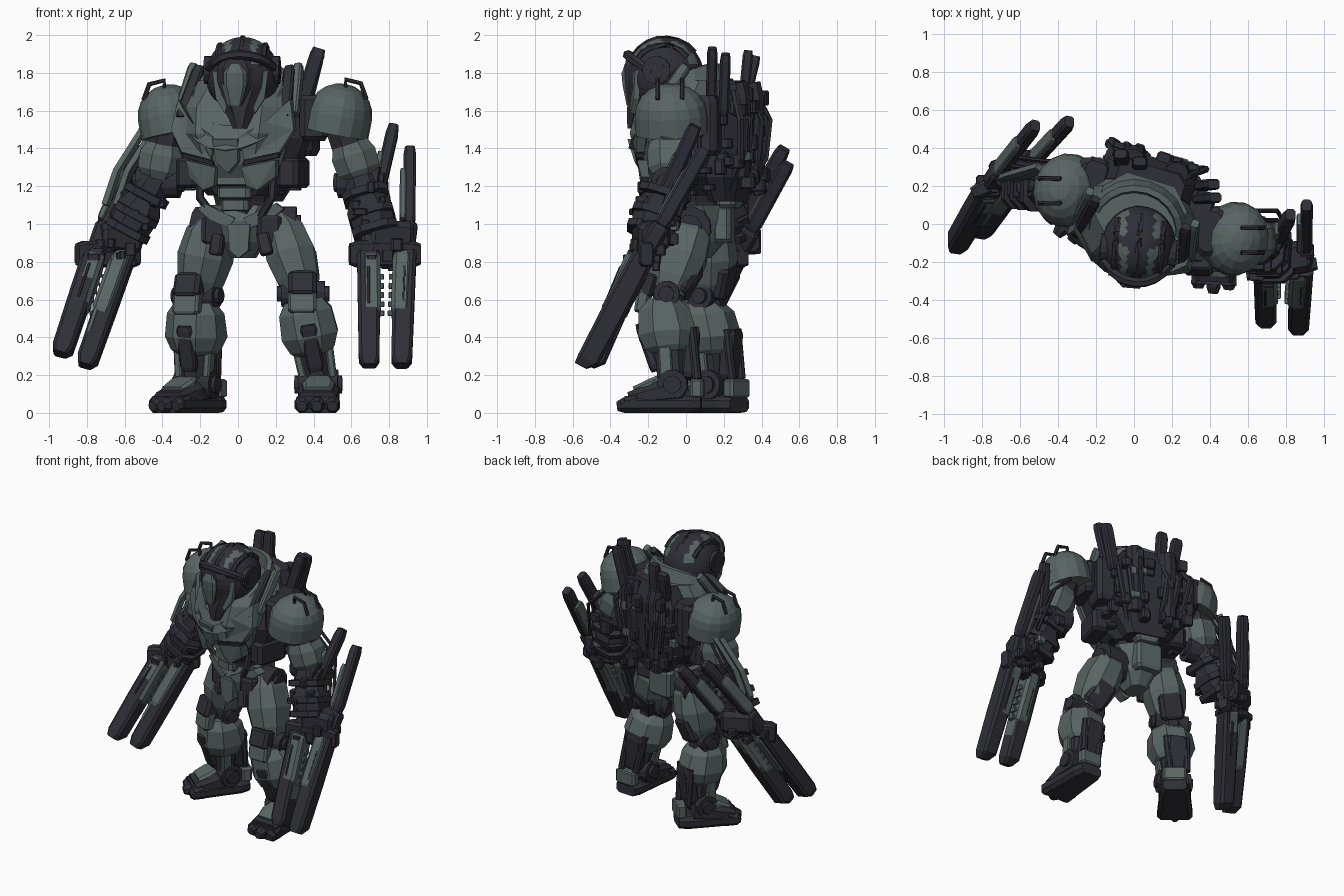
import bpy, bmesh, math, random
from mathutils import Vector as V, Matrix

if "Cube" in bpy.data.objects:
    bpy.data.objects.remove(bpy.data.objects["Cube"])
random.seed(4)
I, G, D, UP = Matrix.Identity(4), 0, 1, V((0, 0, 1))
MATS = [bpy.data.materials.new(n) for n in ("grey_green_armour", "dark_metal")]
MATS[0].diffuse_color, MATS[1].diffuse_color = (.098, .129, .126, 1), (.028, .028, .038, 1)
def frame(x, y, z, yaw):
    return Matrix.Translation((x, y, z)) @ Matrix.Rotation(math.radians(yaw), 4, 'Z')
def emit(name, bm, M=I, rule=lambda c: G):
    bmesh.ops.recalc_face_normals(bm, faces=bm.faces)
    for f in bm.faces:
        f.material_index = rule(f.calc_center_median())
    bm.transform(M)
    me = bpy.data.meshes.new(name)
    bm.to_mesh(me)
    for m in MATS:
        me.materials.append(m)
    bpy.context.collection.objects.link(bpy.data.objects.new(name, me))
def skin(rings, close=False):
    bm = bmesh.new()
    rs, n = [[bm.verts.new(p) for p in r] for r in rings], len(rings[0])
    for a, b in zip(rs, rs[1:] + rs[:1] if close else rs[1:]):
        for i in range(n):
            bm.faces.new((a[i], a[(i + 1) % n], b[(i + 1) % n], b[i]))
    if not close:
        bmesh.ops.triangulate(bm, faces=[bm.faces.new(rs[0]), bm.faces.new(rs[-1])])
    return bm
def axes(z, front):
    f = V(front) if abs(z.dot(V(front).normalized())) < .95 else UP
    f = (f - z * f.dot(z)).normalized()
    return f.cross(z), f
def limb(name, p0, p1, secs, mat=G, front=(0, -1, 0), M=I, ch=.28):
    """Chamfered box loft; sections are (t, width, depth, forward offset)."""
    p0, p1, rings = V(p0), V(p1), []
    x, f = axes((p1 - p0).normalized(), front)
    for t, w, d, *o in secs:
        c, k, a, b = p0.lerp(p1, t) + f * sum(o), ch * min(w, d), w / 2, d / 2
        q = [(a, b - k), (a - k, b), (k - a, b), (-a, b - k), (-a, k - b), (k - a, -b), (a - k, -b), (a, k - b)]
        rings.append([c + x * u + f * v for u, v in q])
    emit(name, skin(rings), M, lambda c: mat)
def bar(name, p0, p1, w, d, mat=D, front=(0, -1, 0), M=I):
    limb(name, p0, p1, [(0, w * .8, d * .8), (.1, w, d), (.9, w, d), (1, w * .8, d * .8)], mat, front, M, .2)
def block(name, c, s, mat=D, M=I):
    bar(name, V(c) - UP * s[2] / 2, V(c) + UP * s[2] / 2, s[0], s[1], mat, M=M)
def tube(name, pts, r, mat=D, n=6, M=I):
    pts, rings = [V(p) for p in pts], []
    for i, p in enumerate(pts):
        x, f = axes((pts[min(i + 1, len(pts) - 1)] - pts[max(i - 1, 0)]).normalized(), (.3, -1, .2))
        rings.append([p + (x * math.cos(k * math.tau / n) + f * math.sin(k * math.tau / n)) * r for k in range(n)])
    emit(name, skin(rings), M, lambda c: mat)
def disc(name, c, axis, r, h, M=I):
    for s, q in ((.5, 1), (.6, .6)):
        tube(name, [V(c) - V(axis) * h * s, V(c) + V(axis) * h * s], r * q, D, 12, M)
def panel(name, pts, yf, th, mat=G, M=I, sides=(1, -1)):
    """Armour plate from an (x, z) outline laid on the surface y = yf(x, z)."""
    for s in sides:
        emit(name, skin([[(s * x, yf(x, z) + o, z) for x, z in pts] for o in (0, th)]), M, lambda c: mat)
def clutter(name, p0, p1, spread, n, size, M=I):
    """Small mechanical boxes scattered about a line."""
    for _ in range(n):
        c = V(p0).lerp(V(p1), random.random()) + V([random.uniform(-s, s) for s in spread])
        block(name, c, [random.uniform(.5, 1.3) * size for _ in range(3)], D if random.random() < .9 else G, M)
# torso
B, P = frame(.03, .04, 0, -17), frame(.03, .05, 0, -8)
limb("chest", (0, 0, 1.2), (0, 0, 1.76), [(0, .34, .3, .03), (.21, .5, .42, .05), (.5, .62, .48, .06), (.75, .62, .46, .03), (1, .46, .36, -.02)], G, M=B)
limb("rib_frame", (0, 0, 1.15), (0, 0, 1.66), [(0, .36, .26), (.2, .56, .34), (.6, .72, .34), (1, .6, .3)], D, M=B)
chest_y = lambda x, z: -.325 + max(0, abs(x) - .15) * .55 + .3 * abs(z - 1.45)
panel("pectoral_plate", [(.07, 1.46), (.2, 1.54), (.31, 1.66), (.34, 1.5), (.27, 1.38), (.09, 1.34)], chest_y, .05, M=B)
panel("sternum_plate", [(-.07, 1.45), (.07, 1.45), (.06, 1.33), (0, 1.27), (-.06, 1.33)], lambda x, z: chest_y(x, z) - .02, .06, G, B, (1,))
panel("chest_groove", [(.085, 1.335), (.27, 1.375), (.26, 1.35), (.08, 1.31)], lambda x, z: chest_y(x, z) - .003, .04, D, B)
panel("lower_rib_plate", [(.07, 1.3), (.25, 1.34), (.24, 1.25), (.15, 1.18), (.09, 1.2)], chest_y, .06, M=B)
limb("waist", (0, 0, .98), (0, 0, 1.26), [(0, .26, .26), (.5, .27, .28, .01), (1, .36, .3, .02)], D, M=B)
for i, (z, w) in enumerate([(1.235, .2), (1.165, .18), (1.1, .15)]):
    block("belly_plate", (0, -.165 + .012 * i, z), (w, .09, .062), G, B)
for s in (1, -1):
    block("flank_unit", (s * .28, -.02, 1.27), (.12, .24, .16), D, B)
    tube("waist_hose", [(s * .2, -.12, 1.24), (s * .2, -.14, 1.14), (s * .13, -.12, 1.04)], .022, D, M=B)
    bar("shoulder_strap", (s * .29, -.19, 1.56), (s * .25, .02, 1.83), .06, .05, D, M=B)
    bar("strap_plate", (s * .32, -.13, 1.58), (s * .29, .05, 1.84), .05, .06, G, M=B)
# collar ring, dipping low at the front
rings = []
for a in [k * math.tau / 20 for k in range(20)]:
    top = 1.85 - .33 * ((1 - math.cos(a)) / 2) ** 1.6
    rings.append([(r * math.sin(a), -.07 + .92 * r * math.cos(a), top - dz) for r, dz in ((.215, 0), (.25, 0), (.3, .13), (.2, .15))])
emit("collar", skin(rings, True), B)
# pelvis and hip armour
limb("pelvis", (0, 0, .82), (0, 0, 1.1), [(0, .12, .16), (.3, .22, .3), (.7, .28, .34), (1, .36, .28)], G, M=P)
panel("crotch_plate", [(-.06, 1.0), (.06, 1.0), (.05, .86), (0, .82), (-.05, .86)], lambda x, z: -.19, .07, G, P, (1,))
panel("belt_plate", [(.02, 1.03), (.19, 1.11), (.23, 1.08), (.16, 1.02), (.06, .98)], lambda x, z: -.19 + .3 * x, .07, M=P)
block("tail_plate", (0, .15, 1.0), (.2, .1, .2), G, P)
block("lower_back_plate", (0, .2, 1.17), (.17, .1, .17), G, B)
# head
H = frame(.025, -.11, 1.785, -5)
bm = bmesh.new()
bmesh.ops.create_uvsphere(bm, u_segments=32, v_segments=20, radius=1, matrix=Matrix.Diagonal((.195, .205, .205, 1)))
emit("helmet", bm, H, lambda c: G if c.z > .07 and .06 < abs(c.x) - .1 * c.y < .105 and abs(c.y - .02) > .03 else D)
for x, r in ((0, .197), (.12, .16), (-.12, .16)):
    arc = [math.radians(60 - 16 * i) for i in range(8)]
    tube("helmet_crest", [(x, -math.sin(a) * r, math.cos(a) * r) for a in arc], .018, D, M=H)
arc = [math.radians(-80 + 16 * i) for i in range(11)]
tube("helmet_brim", [(.185 * math.sin(a), -.02 - .18 * math.cos(a), .11 * math.cos(a)) for a in arc], .026, D, M=H)
limb("jaw", (0, -.06, -.28), (0, -.06, .06), [(0, .07, .12, .08), (.3, .17, .2, .04), (.7, .29, .24), (1, .33, .22)], D, M=H)
limb("face_rim", (-.02, -.145, -.19), (-.02, -.155, .1), [(0, .1, .1), (.55, .2, .12), (.8, .2, .12), (1, .13, .1)], D, M=H)
limb("face_plate", (-.022, -.165, -.155), (-.022, -.185, .065), [(0, .08, .06, .01), (.5, .145, .1), (.78, .145, .1), (1, .08, .06)], G, M=H)
panel("cheek_plate", [(.125, .02), (.15, .03), (.13, -.12), (.08, -.2), (.07, -.17), (.115, -.09)], lambda x, z: -.215 + .45 * abs(x), .03, G, H)
block("chin_guard", (-.01, -.155, -.22), (.06, .07, .12), D, H)
for s in (1, -1):
    disc("ear_disc", (s * .18, -.03, .03), (1, 0, 0), .075, .04, H)
# backpack
limb("backpack", (0, .19, 1.12), (0, .19, 1.76), [(0, .3, .14), (.2, .46, .22), (.8, .5, .26), (1, .36, .16)], D, M=B)
for s in (1, -1):
    tube("back_tank", [(s * .12, .28, 1.25), (s * .12, .29, 1.66), (s * .12, .27, 1.74)], .065, D, 10, B)
    for k in range(3):
        path = [(.06 + .06 * k, .28, 1.7), (.1 + .08 * k, .34, 1.55), (.08 + .07 * k, .33, 1.35), (.05 + .04 * k, .22, 1.14)]
        tube("back_hose", [(s * x, y, z) for x, y, z in path], .02, D, M=B)
    block("back_vent", (s * .29, .13, 1.52), (.14, .2, .32), D, B)
clutter("back_fitting", (0, .27, 1.18), (0, .27, 1.66), (.25, .06, .03), 60, .065, B)
clutter("side_fitting", (-.3, .06, 1.25), (.3, .06, 1.25), (.03, .1, .08), 22, .06, B)
for a, b in (((.32, .13, 1.58), (.43, .14, 1.93)), ((.34, .2, 1.58), (.42, .21, 1.9)), ((.03, .3, 1.6), (.03, .33, 1.92)), ((-.06, .3, 1.6), (-.07, .37, 1.89))):
    bar("exhaust_post", a, b, .08, .055)
# arms
def arm(s, sh, el, wr, tips, roots, tops):
    sh, el, wr = V(sh), V(el), V(wr)
    fwd = (V(tops[0]) - V(tips[0])).cross(V((-1, 0, 0)))
    # shoulder: dome above, straight skirt below, hoops on top
    bm = bmesh.new()
    bmesh.ops.create_uvsphere(bm, u_segments=16, v_segments=10, radius=1)
    for v in bm.verts:
        if v.co.z < -.1 and v.co.xy.length > .01:
            v.co.xy = v.co.xy.normalized()
        v.co.z = max(v.co.z, -.62)
    bmesh.ops.remove_doubles(bm, verts=bm.verts, dist=.001)
    emit("shoulder_dome", bm, frame(*sh, -17) @ Matrix.Rotation(s * .2, 4, 'Y') @ Matrix.Diagonal((.17, .195, .165, 1)))
    block("shoulder_joint", sh - V((s * .14, -.04, .02)), (.15, .26, .24))
    for y in (-.07, .06):
        tube("shoulder_hoop", [sh + V((s * x, y, z)) for x, z in ((.03, .13), (.03, .185), (.11, .165), (.14, .08))], .013)
    # upper arm, elbow and forearm
    limb("upper_arm", sh, el, [(0, .2, .22), (.6, .2, .2), (1, .17, .18)], D)
    limb("upper_arm_guard", sh.lerp(el, .5), sh.lerp(el, 1.1), [(0, .19, .22), (.3, .24, .25), (.75, .23, .24), (1, .16, .18)], G)
    disc("elbow", el - UP * .05, (1, -.2, 0), .085, .22)
    limb("forearm", el, wr, [(0, .16, .17), (.3, .2, .21), (.45, .19, .2), (.6, .24, .25), (1, .21, .22)], D)
    for t in (.3, .62, .88):
        bar("forearm_band", el.lerp(wr, t), el.lerp(wr, t + .13), .245, .26)
    clutter("forearm_fitting", el.lerp(wr, .25), wr, (.1, .12, .04), 26, .065)
    for k in (.05, .1, .15):
        tube("arm_cable", [sh + V((s * .08, k, -.12)), el + V((s * .11, k, .06)), wr + V((s * .08, k, .1))], .012)
    # twin blades below a wrist bridge, with fins reaching back past the elbow
    a, b = V(roots[0]), V(roots[1])
    u = (b - a).normalized()
    bar("wrist_bridge", a - u * .1, b + u * .08, .14, .08)
    bar("wrist_bridge_upper", a.lerp(V(tops[0]), .16) - u * .02, b.lerp(V(tops[1]), .16) + u * .03, .16, .17)
    clutter("wrist_fitting", a, b, (.07, .1, .06), 20, .06)
    for i, v in ((0, u), (1, -u)):
        tip, root, top = V(tips[i]), V(roots[i]), V(tops[i])
        bend = root.lerp(top, .28) - v * .015
        limb("blade", root, tip, [(0, .12, .12), (.5, .115, .13), (.93, .11, .12), (1, .07, .07, .02)], D, fwd, ch=.15)
        bar("blade_edge", root + v * .014, root.lerp(tip, .56) + v * .016, .1, .136, G, fwd)
        bar("blade_rail", root + v * .05, root.lerp(tip, .75) + v * .045, .025, .1, G, fwd)
        bar("blade_slot", root.lerp(tip, .12), root.lerp(tip, .5), .014, .142, D, fwd)
        for k in range(5):
            block("blade_tooth", root.lerp(tip, .2 + .08 * k) + v * .068, (.03, .05, .03), G)
        bar("fin_base", root, bend, .09, .1, D, fwd)
        bar("fin", bend, top, .065, .08, D, fwd)
        bar("fin_plate", bend.lerp(top, .05) - u * .035, bend.lerp(top, .7) - u * .035, .035, .085, G, fwd)
arm(1, (.54, -.08, 1.58), (.645, -.08, 1.27), (.735, -.19, .94), [(.695, -.5, .24), (.865, -.54, .24)],
    [(.69, -.25, .84), (.885, -.22, .84)], [(.825, .05, 1.52), (.91, .1, 1.4)])
arm(-1, (-.36, .18, 1.575), (-.42, .19, 1.27), (-.59, .21, .95), [(-.94, -.11, .3), (-.81, -.03, .24)],
    [(-.76, .2, .84), (-.6, .27, .84)], [(-.52, .52, 1.4), (-.34, .54, 1.32)])
for dx in (0, .06):  # long plates beside the left arm
    tube("arm_side_plate", [(-.5 + dx, .3, 1.5), (-.64 + dx, .26, 1.28), (-.7 + dx, .24, 1.1)], .024, G, 4)
# legs
def leg(s, hip, knee, ankle, yaw, fc):
    hip, knee, ankle, R = V(hip), V(knee), V(ankle), Matrix.Rotation(math.radians(yaw * .6), 3, 'Z')
    f, side, F = R @ V((0, -1, 0)), R @ V((1, 0, 0)), frame(*fc, 0, yaw)
    disc("hip_joint", hip, side, .115, .22)
    block("hip_guard", hip + f * .11 - side * s * .03 - UP * .01, (.13, .1, .15))
    limb("thigh", hip + V((s * .02, 0, .05)), knee, [(0, .12, .18), (.18, .22, .27), (.5, .26, .3), (.8, .22, .25), (1, .16, .18)], G, f)
    bar("thigh_inset", hip.lerp(knee, .1) + f * .135 - side * s * .08, hip.lerp(knee, .4) + f * .138 - side * s * .1, .07, .05, D, f)
    bar("thigh_rear", hip.lerp(knee, .55) - f * .1, knee - f * .06, .16, .1, D, f)
    # knee and shin
    disc("knee_joint", knee, side, .07, .23)
    bar("knee_cap", knee + f * .09 + UP * .11, knee + f * .13 - UP * .01, .15, .1, D, f)
    bar("knee_guard", knee + f * .12 + UP * .03, knee + f * .14 - UP * .1, .15, .07, G, f)
    limb("shin_core", knee, ankle, [(0, .15, .15), (.6, .18, .18), (1, .15, .16)], D, f)
    limb("shin_armour", knee - UP * .03, ankle, [(0, .2, .16, .03), (.15, .28, .27, .02), (.45, .3, .31, .01), (.62, .24, .25, .01), (.68, .19, .2)], G, f)
    bar("shin_groove", knee.lerp(ankle, .36) + f * .158, knee.lerp(ankle, .9) + f * .09, .09, .05, D, f)
    bar("calf_rear", knee.lerp(ankle, .4) - f * .125, ankle - f * .08, .14, .08, D, f)
    for k in (1, -1):
        tube("heel_piston", [knee.lerp(ankle, .4) - f * .12 + side * k * .07, ankle - f * .13 + side * k * .06], .024, D, 8)
        bar("ankle_strut", knee.lerp(ankle, .6) + side * k * .09 + f * .03, ankle + side * k * .08 + f * .03, .04, .07, G, f)
    disc("ankle_joint", ankle - UP * .03, side, .08, .21)
    # foot, in its own frame
    limb("sole", (0, .2, .045), (0, -.2, .045), [(0, .16, .08), (.15, .2, .09), (1, .24, .09)], D, UP, F)
    limb("instep", (0, .1, .12), (0, -.18, .075), [(0, .19, .16), (.5, .22, .13), (1, .2, .07)], D, UP, F)
    limb("foot_plate", (0, -.02, .17), (0, -.15, .115), [(0, .13, .06), (.4, .17, .06), (1, .15, .05)], G, UP, F)
    for x in (-.08, 0, .08):
        limb("toe", (x, -.13, .05), (x, -.245 + abs(x) * .3, .035), [(0, .07, .1), (.7, .075, .08), (1, .05, .05)], D, UP, F)
    block("heel_plate", (0, .18, .13), (.16, .07, .1), G, F)
leg(1, (.2, .02, .98), (.345, -.1, .63), (.425, -.07, .18), -3, (.43, -.12))
leg(-1, (-.11, .11, .98), (-.215, .12, .62), (-.22, .15, .18), -40, (-.25, .13))

for m in bpy.data.materials:
    if m.users and not m.is_grease_pencil:
        m.use_nodes = True
        m.node_tree.nodes["Principled BSDF"].inputs["Base Color"].default_value = m.diffuse_color
